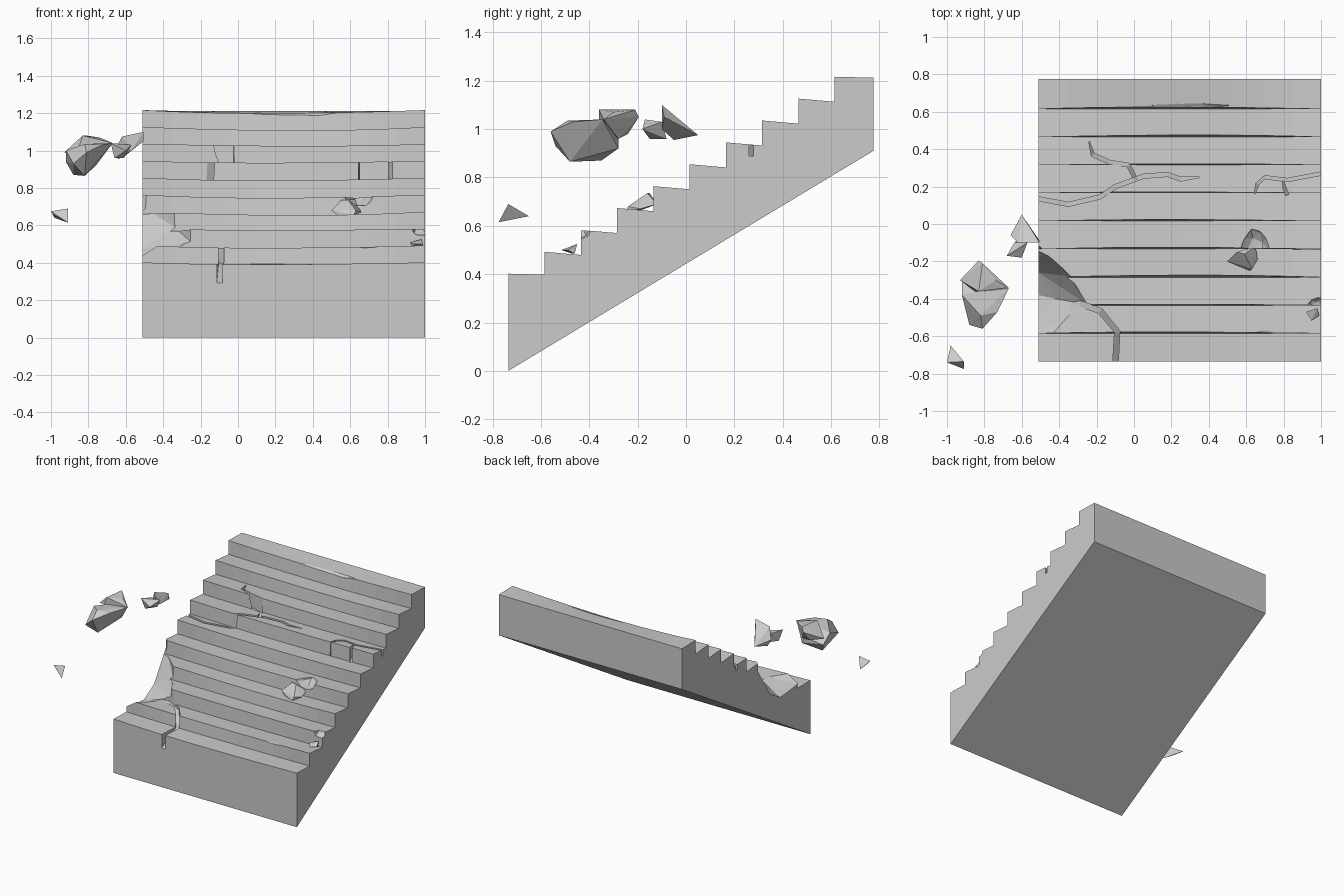
import bpy, bmesh, random
from mathutils import Vector

if "Cube" in bpy.data.objects:
    bpy.data.objects.remove(bpy.data.objects["Cube"])

random.seed(4)
X0, X1, Y0, Y1 = -0.51, 1.0, -0.735, 0.775
STEPS = 10


def make_object(name, bm, cutter=False):
    bmesh.ops.recalc_face_normals(bm, faces=bm.faces[:])
    mesh = bpy.data.meshes.new(name)
    bm.to_mesh(mesh)
    bm.free()
    ob = bpy.data.objects.new(name, mesh)
    bpy.context.collection.objects.link(ob)
    if cutter:
        ob.hide_render = True
        ob.display_type = 'WIRE'
    return ob


def loft(name, rings, cutter=False):
    """Skin a row of equal cross-sections and cap both ends."""
    bm = bmesh.new()
    vs = [[bm.verts.new(p) for p in ring] for ring in rings]
    n = len(vs[0])
    for a, b in zip(vs, vs[1:]):
        for i in range(n):
            bm.faces.new((a[i], a[(i + 1) % n], b[(i + 1) % n], b[i]))
    bm.faces.new(vs[0])
    bm.faces.new(vs[-1])
    return make_object(name, bm, cutter)


def hull(name, points, cutter=False):
    bm = bmesh.new()
    for p in points:
        bm.verts.new(p)
    res = bmesh.ops.convex_hull(bm, input=bm.verts[:])
    junk = {g for g in res["geom_interior"] + res["geom_unused"]
            if isinstance(g, bmesh.types.BMVert)}
    bmesh.ops.delete(bm, geom=list(junk), context='VERTS')
    return make_object(name, bm, cutter)


def crack(name, path, width=0.022, depth=0.025):
    """Vertical slot that follows a plan path down the stair slope."""
    pts = [Vector(p) for p in path]
    rings = []
    for i, p in enumerate(pts):
        d = (pts[min(i + 1, len(pts) - 1)] - pts[max(i - 1, 0)]).normalized()
        side = Vector((-d.y, d.x)) * width / 2
        if i == len(pts) - 1:
            side *= 0.2
        floor = 0.4 + 0.595 * (p.y + 0.595) - depth
        a, b = p + side, p - side
        rings.append([(a.x, a.y, 1.5), (b.x, b.y, 1.5),
                      (b.x, b.y, floor), (a.x, a.y, floor)])
    return loft(name, rings, True)


def chip(name, centre, radii):
    bm = bmesh.new()
    bmesh.ops.create_icosphere(bm, subdivisions=2, radius=1)
    for v in bm.verts:
        k = random.uniform(0.88, 1.06)
        v.co = [c + r * q * k for c, r, q in zip(centre, radii, v.co)]
    return make_object(name, bm, True)


# worn staircase: stepped profile lofted along x, treads sagging mid-span
wear = [(random.uniform(0.008, 0.02), random.uniform(-0.4, 0.4)) for _ in range(STEPS)]
N = 10
rings = []
for s in range(N + 1):
    t = s / N * 2 - 1
    x = X0 + (X1 - X0) * s / N
    ring = [(x, Y0, 0)]
    for i, (amount, skew) in enumerate(wear):
        sag = amount * (1 - t * t) * (1 + skew * t)
        y, z = Y0 + 0.15 * i, 0.402 + 0.0905 * i
        last = i == STEPS - 1
        back = Y1 if last else y + 0.15
        ring.append((x, y + (0.6 * sag if i else 0), z - sag))
        ring.append((x, back, z - (0.004 if last or i == 0 else 0.013) - sag * (0 if last else 0.5)))
    ring.append((x, Y1, 0.91))
    rings.append(ring)
stairs = loft("worn_stairs", rings)

# broken-out corner, cracks and edge chips
cutters = [
    hull("broken_corner_cutter", [
        (-0.6, -0.60, 0.40), (-0.51, -0.58, 0.43), (-0.42, -0.585, 0.50),
        (-0.25, -0.43, 0.51), (-0.34, -0.28, 0.59), (-0.40, -0.23, 0.66),
        (-0.51, -0.12, 0.70), (-0.6, -0.10, 0.70), (-0.6, -0.38, 0.39),
        (-0.51, -0.38, 0.41), (-0.42, -0.40, 0.44), (-0.51, -0.26, 0.48),
        (-0.25, -0.43, 0.62), (-0.40, -0.58, 0.75), (-0.34, -0.28, 0.80),
        (-0.51, -0.11, 0.85), (-0.6, -0.6, 0.8)], True),
    crack("long_crack_cutter", [
        (-0.54, 0.14), (-0.35, 0.105), (-0.18, 0.145), (-0.10, 0.20),
        (0.05, 0.255), (0.18, 0.265), (0.25, 0.24), (0.35, 0.25)]),
    crack("branch_crack_cutter", [
        (0.01, 0.235), (-0.03, 0.315), (-0.13, 0.33), (-0.22, 0.37), (-0.24, 0.44)]),
    crack("lower_crack_cutter", [
        (-0.10, -0.76), (-0.09, -0.575), (-0.18, -0.465), (-0.29, -0.425), (-0.37, -0.43)],
        0.03),
    crack("right_crack_cutter", [
        (1.03, 0.275), (0.82, 0.235), (0.70, 0.25), (0.66, 0.215), (0.645, 0.16)], 0.018),
    crack("right_branch_cutter", [(0.82, 0.155), (0.805, 0.19), (0.795, 0.24)], 0.018),
    chip("middle_chip_cutter", (0.65, -0.14, 0.775), (0.085, 0.125, 0.075)),
    chip("edge_chip_cutter", (0.985, -0.435, 0.58), (0.06, 0.04, 0.035)),
    chip("low_chip_cutter", (0.69, -0.60, 0.50), (0.11, 0.04, 0.025)),
    chip("top_chip_cutter", (0.30, 0.61, 1.215), (0.30, 0.045, 0.03)),
]
for c in cutters:
    mod = stairs.modifiers.new(c.name, 'BOOLEAN')
    mod.operation = 'DIFFERENCE'
    mod.solver = 'EXACT'
    mod.object = c

# fragments thrown out to the left
hull("large_fragment_body", [
    (-0.88, -0.54, 0.93), (-0.81, -0.56, 0.99), (-0.82, -0.49, 1.035),
    (-0.73, -0.47, 1.03), (-0.67, -0.345, 1.04), (-0.82, -0.36, 1.03),
    (-0.92, -0.38, 1.0), (-0.92, -0.30, 0.94), (-0.88, -0.35, 0.87),
    (-0.82, -0.48, 0.865), (-0.76, -0.28, 0.92), (-0.78, -0.28, 0.97)])
hull("large_fragment_step", [
    (-0.93, -0.30, 0.99), (-0.83, -0.36, 1.08), (-0.74, -0.30, 1.07),
    (-0.67, -0.34, 1.04), (-0.83, -0.195, 1.05), (-0.81, -0.21, 1.08),
    (-0.85, -0.24, 0.98), (-0.76, -0.28, 0.96), (-0.85, -0.36, 1.02)])
hull("medium_fragment_body", [
    (-0.60, 0.05, 0.975), (-0.505, -0.10, 1.10), (-0.505, -0.09, 1.05),
    (-0.62, -0.10, 1.075), (-0.66, -0.06, 1.0), (-0.64, -0.05, 0.955),
    (-0.57, -0.10, 1.0)])
hull("medium_fragment_step", [
    (-0.68, -0.17, 1.04), (-0.60, -0.18, 1.0), (-0.57, -0.10, 1.03),
    (-0.66, -0.15, 0.96), (-0.64, -0.10, 1.03), (-0.61, -0.08, 0.96)])
hull("small_fragment", [
    (-1.0, -0.74, 0.675), (-0.98, -0.65, 0.64), (-0.91, -0.735, 0.69),
    (-0.91, -0.775, 0.615), (-0.99, -0.74, 0.66)])

# loose stones lying on the treads
hull("tread_stone", [
    (0.50, -0.20, 0.68), (0.53, -0.21, 0.655), (0.62, -0.25, 0.655),
    (0.66, -0.19, 0.67), (0.65, -0.12, 0.69), (0.59, -0.16, 0.735),
    (0.55, -0.15, 0.735), (0.63, -0.24, 0.68)])
hull("tread_pebble", [
    (0.92, -0.47, 0.51), (0.95, -0.515, 0.50), (0.99, -0.49, 0.50),
    (0.98, -0.45, 0.525), (0.93, -0.47, 0.485), (0.98, -0.46, 0.485)])
